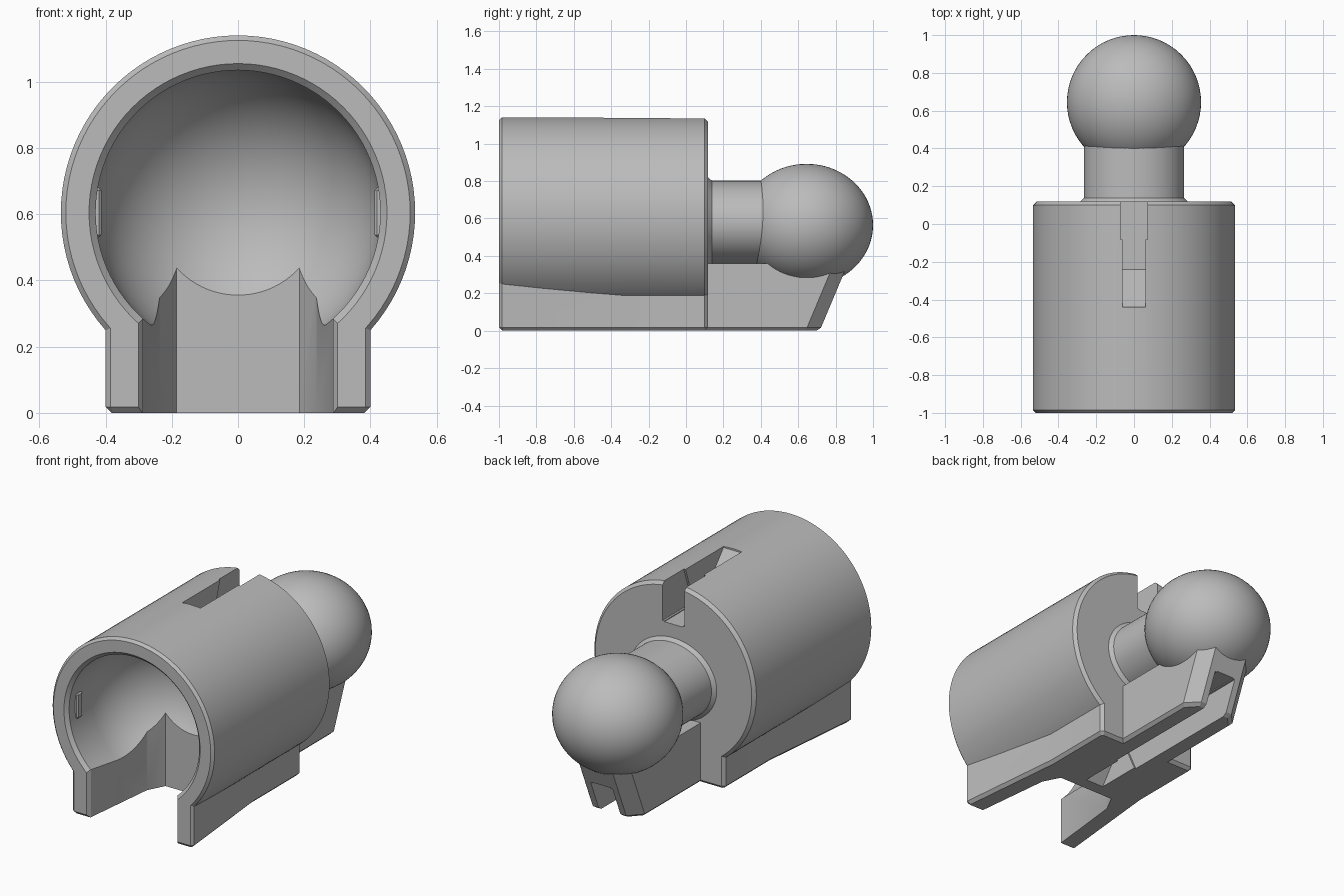
import bpy, bmesh, math
from mathutils import Matrix

cube = bpy.data.objects.get("Cube")
if cube:
    bpy.data.objects.remove(cube, do_unlink=True)

grey = bpy.data.materials.new("plain grey")
grey.use_nodes = True
GREY = (0.5, 0.5, 0.5, 1)
grey.diffuse_color = GREY
grey.node_tree.nodes["Principled BSDF"].inputs["Base Color"].default_value = GREY

AXIS_Z = 0.605      # height of the barrel axis
BALL_Z = 0.565      # height of the ball and neck


def finish(name, bm):
    bmesh.ops.recalc_face_normals(bm, faces=bm.faces)
    mesh = bpy.data.meshes.new(name)
    bm.to_mesh(mesh)
    bm.free()
    mesh.materials.append(grey)
    obj = bpy.data.objects.new(name, mesh)
    bpy.context.collection.objects.link(obj)
    return obj


def lathe(name, profile, z, rx=1.0, rz=1.0, steps=96):
    """Spin (y, radius) points around the y axis; rx and rz flatten it."""
    bm = bmesh.new()
    verts = [bm.verts.new((r, y, 0)) for y, r in profile]
    edges = [bm.edges.new(pair) for pair in zip(verts, verts[1:])]
    bmesh.ops.spin(bm, geom=verts + edges, cent=(0, 0, 0), axis=(0, 1, 0),
                   angle=math.tau, steps=steps, use_merge=True)
    bmesh.ops.remove_doubles(bm, verts=bm.verts, dist=1e-5)
    bm.transform(Matrix.Translation((0, 0, z)) @ Matrix.Diagonal((rx, 1, rz, 1)))
    return finish(name, bm)


def plan_prism(name, half, z0, z1, bevel=0.0, lean=0.0, lean_from=9.0):
    """Raise a plan mirrored in x; points behind lean_from slope backwards."""
    plan = [(x, y) for x, y in half] + [(-x, y) for x, y in reversed(half)]
    bm = bmesh.new()
    face = bm.faces.new([bm.verts.new((x, y, z0)) for x, y in plan])
    top = bmesh.ops.extrude_face_region(bm, geom=[face])["geom"]
    for v in top:
        if isinstance(v, bmesh.types.BMVert):
            v.co.z = z1
            if v.co.y > lean_from:
                v.co.y += lean * (z1 - z0)
    bmesh.ops.recalc_face_normals(bm, faces=bm.faces)
    if bevel:
        low = [e for e in bm.edges if all(abs(v.co.z - z0) < 1e-5 for v in e.verts)]
        bmesh.ops.bevel(bm, geom=low, offset=bevel, segments=1, affect='EDGES')
    return finish(name, bm)


def side_prism(name, outline, half_width):
    """Extrude a (y, z) outline across x."""
    bm = bmesh.new()
    face = bm.faces.new([bm.verts.new((-half_width, y, z)) for y, z in outline])
    top = bmesh.ops.extrude_face_region(bm, geom=[face])["geom"]
    for v in top:
        if isinstance(v, bmesh.types.BMVert):
            v.co.x = half_width
    return finish(name, bm)


def combine(target, tool, operation):
    mod = target.modifiers.new(tool.name, 'BOOLEAN')
    mod.operation, mod.solver, mod.object = operation, 'EXACT', tool
    deps = bpy.context.evaluated_depsgraph_get()
    mesh = bpy.data.meshes.new_from_object(target.evaluated_get(deps))
    target.modifiers.clear()
    target.data = mesh
    bpy.data.objects.remove(tool, do_unlink=True)


def smooth(obj):
    bpy.ops.object.select_all(action='DESELECT')
    obj.select_set(True)
    bpy.context.view_layer.objects.active = obj
    bpy.ops.object.shade_smooth_by_angle(angle=math.radians(25))


# Barrel with chamfered rims
R = 0.535
barrel = lathe("socket_barrel", [(-1, 0), (-1, R - .015), (-.985, R),
                                 (.1, R), (.118, R - .018), (.118, 0)], AXIS_Z)

# Foot under the barrel, and the narrower foot under the neck
combine(barrel, plan_prism("foot", [(.385, -1), (.4, -.985), (.335, -.33),
                                    (.335, .1), (.317, .118)], 0, .45, .018), 'UNION')
combine(barrel, plan_prism("rear_foot", [(.18, 0), (.18, .64), (.11, .715)],
                           0, .36, .018, .42, .5), 'UNION')

# Round-ended socket and the open channel below it
r, yc = .43, -.77
dome = [(yc + r * math.sin(a), r * math.cos(a))
        for a in (math.pi / 2 * i / 24 for i in range(24))]
cavity = lathe("cavity", [(-1.02, 0), (-1.02, r + .04), (-.98, r)]
               + dome + [(yc + r, 0)], AXIS_Z)
combine(barrel, cavity, 'DIFFERENCE')
channel = plan_prism("channel", [(.315, -1.02), (.287, -.98), (.237, -.52),
                                 (.185, -.42)], -.1, AXIS_Z)
combine(barrel, channel, 'DIFFERENCE')

# Ramped key slots in the top and the underside, wider towards the back
slots = [
    ([(-.44, 1.145), (-.44, 1.13), (-.24, .9), (.3, .9), (.3, 1.2), (-.44, 1.2)], .06),
    ([(-.16, .905), (.3, .905), (.3, 1.2), (-.06, 1.2)], .072),
    ([(-.36, -.02), (-.2, .2), (1, .2), (1, -.02)], .06),
    ([(-.06, -.02), (-.16, .195), (1, .195), (1, -.02)], .072),
]
for i, (outline, width) in enumerate(slots):
    combine(barrel, side_prism(f"slot_{i}", outline, width), 'DIFFERENCE')
smooth(barrel)

# Small retaining tabs inside the socket mouth
for side, label in ((1, "left"), (-1, "right")):
    bm = bmesh.new()
    bmesh.ops.create_cube(bm, size=1, matrix=Matrix.Translation((side * .43, -.9, AXIS_Z))
                          @ Matrix.Diagonal((.036, .05, .15, 1)))
    bmesh.ops.bevel(bm, geom=bm.edges[:], offset=.008, segments=1, affect='EDGES')
    finish(label + "_retaining_tab", bm)

# Oval neck with a small collar, and the slightly flattened ball
neck = lathe("neck", [(.1, 0), (.1, 1.09), (.115, 1.09), (.138, 1), (.5, 1), (.5, 0)],
             BALL_Z + .012, .265, .225)
smooth(neck)

bm = bmesh.new()
bmesh.ops.create_uvsphere(bm, u_segments=64, v_segments=40, radius=1)
bm.transform(Matrix.Translation((0, .645, BALL_Z)) @ Matrix.Diagonal((.355, .355, .327, 1)))
ball = finish("ball", bm)
smooth(ball)
